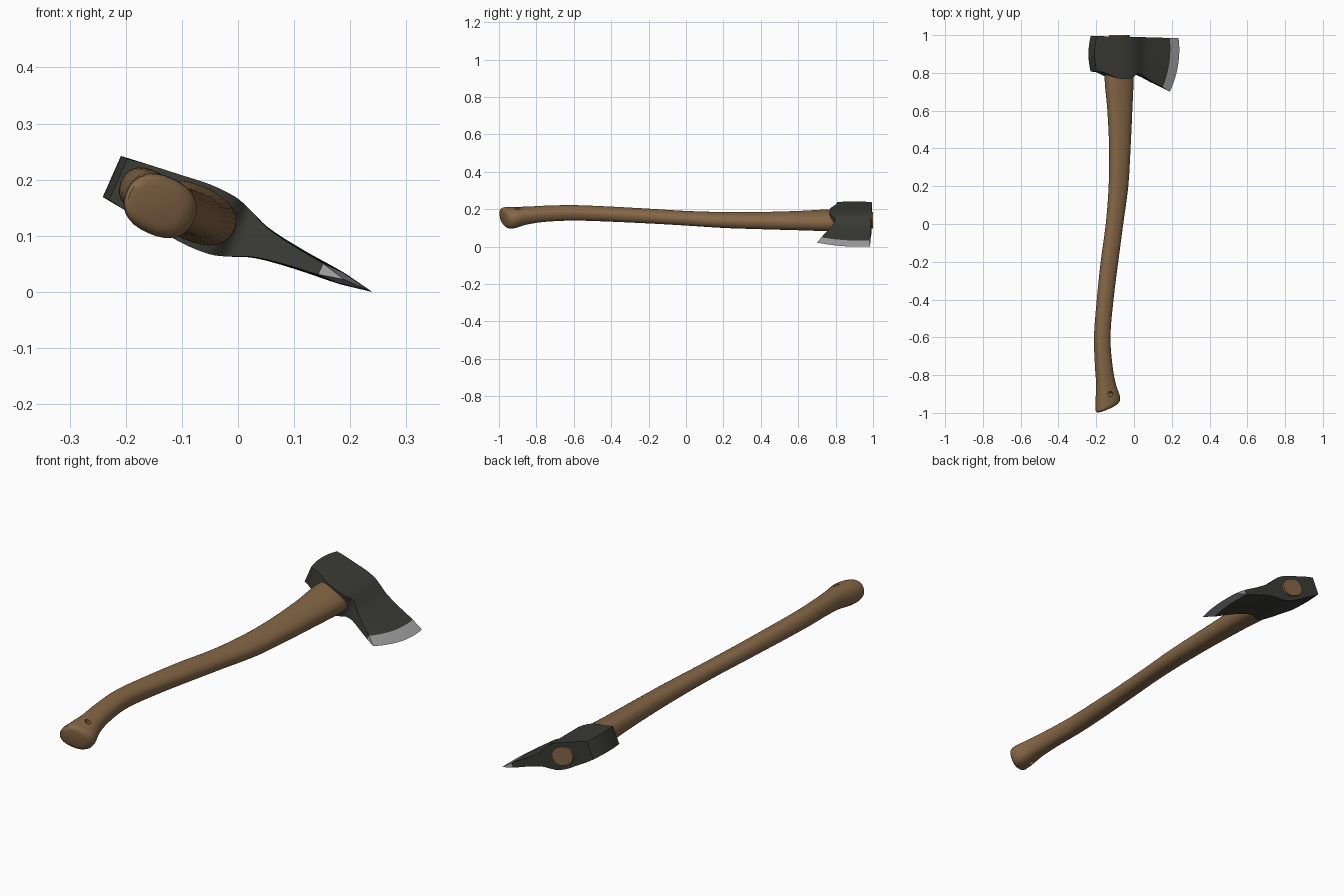
import bpy, bmesh, math
from mathutils import Vector, Matrix

if "Cube" in bpy.data.objects:
    bpy.data.objects.remove(bpy.data.objects["Cube"])

TILT = math.radians(23.9)
C, S = math.cos(TILT), math.sin(TILT)


def place(u, v, y):
    """u runs poll to blade, v is thickness, y is along the handle."""
    return Vector((u * C + v * S, y, 0.106 - u * S + v * C))


def material(name, col):
    m = bpy.data.materials.new(name)
    m.diffuse_color = (*col, 1)
    m.use_nodes = True
    m.node_tree.nodes["Principled BSDF"].inputs["Base Color"].default_value = m.diffuse_color
    return m


def smooth_rows(rows, n):
    """Catmull-Rom through table rows (finite-difference tangents on column 0)."""
    out = []
    for i in range(len(rows) - 1):
        p1, p2 = rows[i], rows[i + 1]
        p0, p3 = rows[max(i - 1, 0)], rows[min(i + 2, len(rows) - 1)]
        h = p2[0] - p1[0]
        for k in range(n):
            t = k / n
            r = [p1[0] + h * t]
            for j in range(1, len(p1)):
                m1 = (p2[j] - p0[j]) / (p2[0] - p0[0]) * h
                m2 = (p3[j] - p1[j]) / (p3[0] - p1[0]) * h
                r.append((2*t**3 - 3*t*t + 1) * p1[j] + (t**3 - 2*t*t + t) * m1
                         + (3*t*t - 2*t**3) * p2[j] + (t**3 - t*t) * m2)
            out.append(r)
    out.append(list(rows[-1]))
    return out


def finish(bm, name, mats, angle):
    bmesh.ops.recalc_face_normals(bm, faces=bm.faces)
    me = bpy.data.meshes.new(name)
    bm.to_mesh(me)
    bm.free()
    ob = bpy.data.objects.new(name, me)
    bpy.context.collection.objects.link(ob)
    for m in mats:
        me.materials.append(m)
    bpy.ops.object.select_all(action='DESELECT')
    ob.select_set(True)
    bpy.context.view_layer.objects.active = ob
    if angle:
        bpy.ops.object.shade_smooth_by_angle(angle=math.radians(angle))
    return ob


wood = material("wood", (0.235, 0.135, 0.062))
iron = material("dark_iron", (0.042, 0.044, 0.035))
steel = material("bare_steel", (0.36, 0.355, 0.355))

# Handle: y, centre u, centre v, half width, half thickness, end slant
handle_rows = [
    (1.0, -.085, 0, .054, .040, 0), (.8, -.087, 0, .079, .050, 0),
    (.6, -.082, 0, .068, .045, 0), (.4, -.082, 0, .058, .041, 0),
    (.2, -.090, 0, .053, .038, 0), (0, -.113, 0, .047, .0355, 0),
    (-.2, -.142, 0, .047, .036, 0), (-.4, -.167, 0, .044, .038, 0),
    (-.6, -.184, 0, .043, .0395, 0), (-.75, -.175, -.001, .046, .041, 0),
    (-.85, -.160, -.005, .052, .045, .05), (-.92, -.148, -.011, .064, .052, .25),
    (-.955, -.146, -.013, .066, .053, .42)]
rows = smooth_rows(handle_rows, 5)
rows += [(-.966, -.147, -.013, .063, .050, .43), (-.973, -.148, -.013, .056, .043, .43),
         (-.977, -.149, -.013, .043, .032, .42)]
N = 32
bm = bmesh.new()
rings = []
for y, uc, vc, a, b, k in rows:
    ring = []
    for i in range(N):
        t = 2 * math.pi * i / N
        c, s = math.cos(t), math.sin(t)
        du = a * math.copysign(abs(c) ** .87, c)
        dv = b * math.copysign(abs(s) ** .87, s)
        ring.append(bm.verts.new(place(uc + du, vc + dv, y + k * du)))
    rings.append(ring)
for r, q in zip(rings, rings[1:]):
    for i in range(N):
        j = (i + 1) % N
        bm.faces.new((r[i], r[j], q[j], q[i]))
bm.faces.new(rings[0])
bm.faces.new(rings[-1])
handle = finish(bm, "handle", [wood], 0)

# Lanyard hole through the knob
bm = bmesh.new()
bmesh.ops.create_cone(bm, cap_ends=True, segments=20, radius1=.014, radius2=.014, depth=.3)
bmesh.ops.transform(bm, verts=bm.verts, matrix=Matrix.Translation(place(-.154, 0, -.9))
                    @ Matrix.Rotation(TILT, 4, 'Y'))
cutter = finish(bm, "hole_cutter", [wood], 0)
cutter.hide_render = True
bpy.context.view_layer.objects.active = handle
mod = handle.modifiers.new("hole", 'BOOLEAN')
mod.operation = 'DIFFERENCE'
mod.solver = 'EXACT'
mod.object = cutter
bpy.ops.object.modifier_apply(modifier=mod.name)
bpy.data.objects.remove(cutter)
bpy.ops.object.select_all(action='DESELECT')
handle.select_set(True)
bpy.ops.object.shade_smooth_by_angle(angle=math.radians(40))

# Head: u, half thickness, lower y, upper y, edge curve weight
head_rows = [
    (-.246, .040, .807, .994, 0), (-.195, .046, .802, .994, 0),
    (-.13, .053, .775, .993, 0), (-.08, .058, .767, .992, 0),
    (-.03, .056, .775, .991, 0), (.0, .047, .798, .990, 0),
    (.045, .030, .784, .989, .1), (.12, .0185, .754, .987, .42),
    (.206, .0105, .724, .985, .8), (.2625, 0, .700, .984, 1)]
SUB, R = 4, 12
cols = smooth_rows(head_rows, SUB)
band = (len(head_rows) - 2) * SUB
bm = bmesh.new()
grid = {}
for i, (u, half, lo, hi, w) in enumerate(cols):
    if i > band:  # straight ground bevel
        half = .0105 * (cols[-1][0] - u) / (cols[-1][0] - cols[band][0])
    poll = max(0, 1 - i / SUB)
    for j in range(R + 1):
        s = j / R
        uu = u - w * .055 * ((.78 - s) / .78) ** 2 + poll * .05 * (s - .5) ** 2
        for side in (-1, 1):
            grid[i, j, side] = bm.verts.new(place(uu, side * half, lo + (hi - lo) * s))


def quad(keys, i):
    f = bm.faces.new([grid[k] for k in keys])
    f.material_index = 1 if i >= band else 0


for i in range(len(cols) - 1):
    for j in range(R):
        for d in (-1, 1):
            quad([(i, j, d), (i + 1, j, d), (i + 1, j + 1, d), (i, j + 1, d)], i)
    for j in (0, R):
        quad([(i, j, -1), (i + 1, j, -1), (i + 1, j, 1), (i, j, 1)], i)
for j in range(R):
    quad([(0, j, -1), (0, j + 1, -1), (0, j + 1, 1), (0, j, 1)], 0)
bmesh.ops.remove_doubles(bm, verts=bm.verts, dist=1e-5)
finish(bm, "axe_head", [iron, steel], 30)
